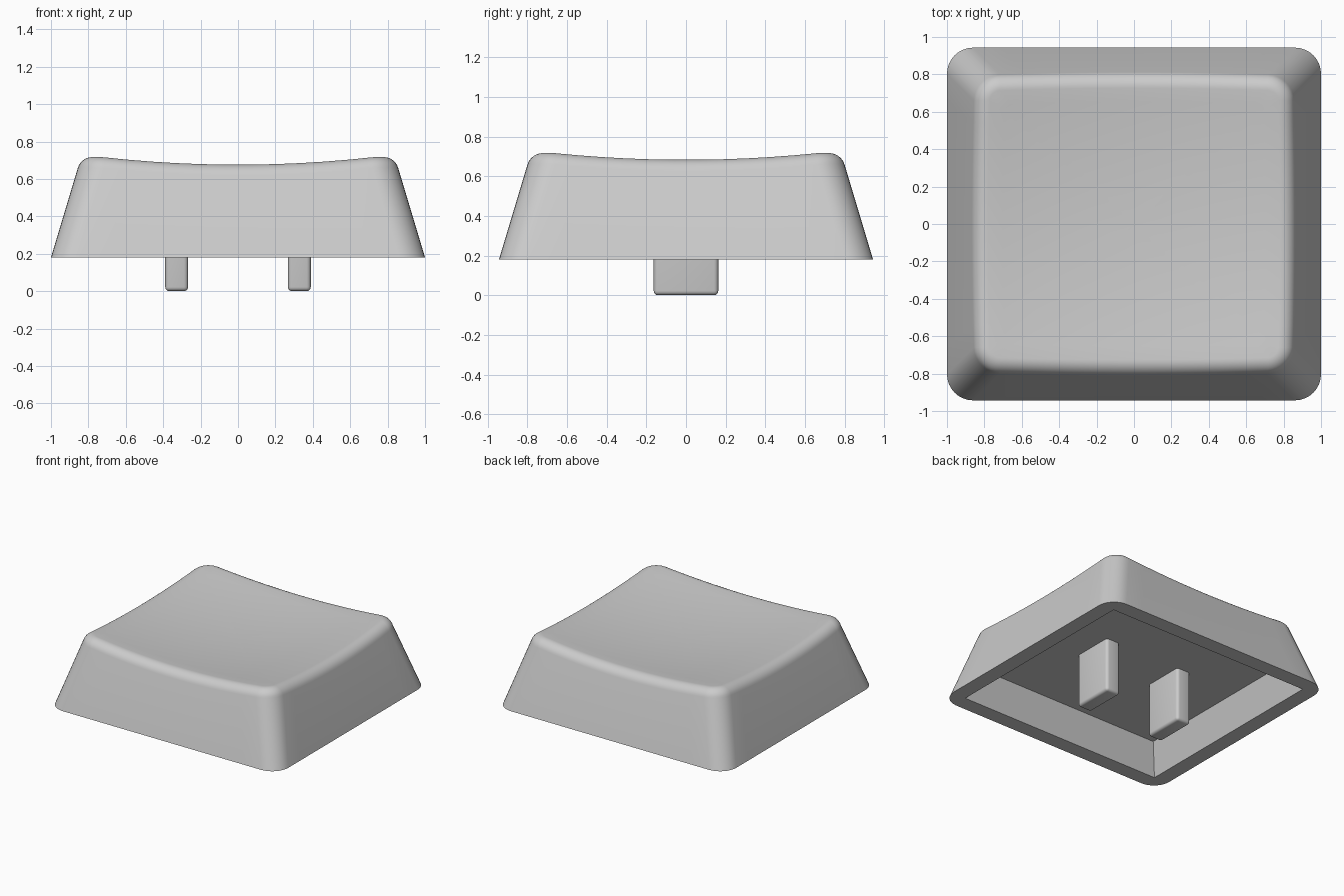
import bpy, bmesh, math

if "Cube" in bpy.data.objects:
    bpy.data.objects.remove(bpy.data.objects["Cube"])

HX, HY = 1.0, 0.943          # half size of the skirt
Z0 = 0.18                    # skirt height
DRAFT = 0.3                  # inward lean of the walls
CORNER, FILLET = 0.14, 0.08
K, M = 8, 10                 # segments per corner, points per side
STEP = K + 1 + M
N = 4 * STEP
A0, A1 = math.atan(DRAFT), math.radians(96)

grey = bpy.data.materials.new("light grey plastic")
grey.diffuse_color = (0.6, 0.6, 0.6, 1)
grey.use_nodes = True
grey.node_tree.nodes["Principled BSDF"].inputs["Base Color"].default_value = grey.diffuse_color


def dish(x, y):
    return 0.634 + (x * x + y * y) / 12.6


def corner_point(q, k, d, rad):
    a = (q + k / K) * math.pi / 2
    sx, sy = ((1, 1), (-1, 1), (-1, -1), (1, -1))[q % 4]
    return (sx * (HX - d - rad) + rad * math.cos(a),
            sy * (HY - d - rad) + rad * math.sin(a))


def outline(i, d, rad):
    """Point i of a rounded rectangle that is inset by d."""
    q, k = divmod(i, STEP)
    if k <= K:
        return corner_point(q, k, d, rad)
    t = (k - K) / (M + 1)
    a, b = corner_point(q, K, d, rad), corner_point(q + 1, 0, d, rad)
    return a[0] + (b[0] - a[0]) * t, a[1] + (b[1] - a[1]) * t


def side_profile(i):
    """Wall and rounded upper edge at outline point i."""
    x, y = outline(i, 0, CORNER)
    pts = [(x, y, Z0)]
    run = FILLET * (math.cos(A0) - math.cos(A1))
    d = 0.14
    for _ in range(6):
        x, y = outline(i, d + run, CORNER - run)
        zc = dish(x, y) - FILLET * math.sin(A1)
        d = DRAFT * (zc + FILLET * math.sin(A0) - Z0)
    for j in range(9):
        a = A0 + (A1 - A0) * j / 8
        r = FILLET * (math.cos(A0) - math.cos(a))
        x, y = outline(i, d + r, CORNER - r)
        pts.append((x, y, zc + FILLET * math.sin(a)))
    # dished top, running in to the middle
    ex, ey = outline(i, d + run, CORNER - run)
    for s in (0.9, 0.75, 0.6, 0.45, 0.3, 0.15):
        pts.append((ex * s, ey * s, dish(ex * s, ey * s)))
    return pts


def finish(bm, name):
    bmesh.ops.recalc_face_normals(bm, faces=bm.faces)
    me = bpy.data.meshes.new(name)
    bm.to_mesh(me)
    bm.free()
    me.materials.append(grey)
    ob = bpy.data.objects.new(name, me)
    bpy.context.collection.objects.link(ob)
    bpy.ops.object.select_all(action='DESELECT')
    ob.select_set(True)
    bpy.context.view_layer.objects.active = ob
    bpy.ops.object.shade_smooth_by_angle(angle=math.radians(35))
    return ob


# Cap: outer walls and dished top
bm = bmesh.new()
cols = [[bm.verts.new(p) for p in side_profile(i)] for i in range(N)]
middle = bm.verts.new((0, 0, dish(0, 0)))
for i in range(N):
    a, b = cols[i], cols[(i + 1) % N]
    for j in range(len(a) - 1):
        bm.faces.new((a[j], b[j], b[j + 1], a[j + 1]))
    bm.faces.new((a[-1], b[-1], middle))


# Cap: flat rim and square-cornered hollow underneath
def rectangle(x, y, z):
    return [bm.verts.new((sx * x, sy * y, z))
            for sx, sy in ((1, 1), (-1, 1), (-1, -1), (1, -1))]


mouth = rectangle(0.88, 0.822, Z0)
roof = rectangle(0.81, 0.752, Z0 + 0.24)
for q in range(4):
    p = (q + 1) % 4
    start = q * STEP + K // 2
    edge = [cols[(start + k) % N][0] for k in range(STEP + 1)]
    bm.faces.new(edge + [mouth[p], mouth[q]])
    bm.faces.new((mouth[q], mouth[p], roof[p], roof[q]))
bm.faces.new(roof)
finish(bm, "key_cap")

# Two mounting prongs, rounded at the free end
for side, label in ((-1, "left"), (1, "right")):
    bm = bmesh.new()
    bmesh.ops.create_cube(bm, size=1)
    for v in bm.verts:
        v.co = (side * 0.328 + v.co.x * 0.122, v.co.y * 0.326, 0.215 + v.co.z * 0.43)
    edges = [e for e in bm.edges if min(v.co.z for v in e.verts) < 0.1]
    bmesh.ops.bevel(bm, geom=edges, offset=0.022, segments=4, profile=0.5,
                    affect='EDGES')
    finish(bm, label + "_prong")
